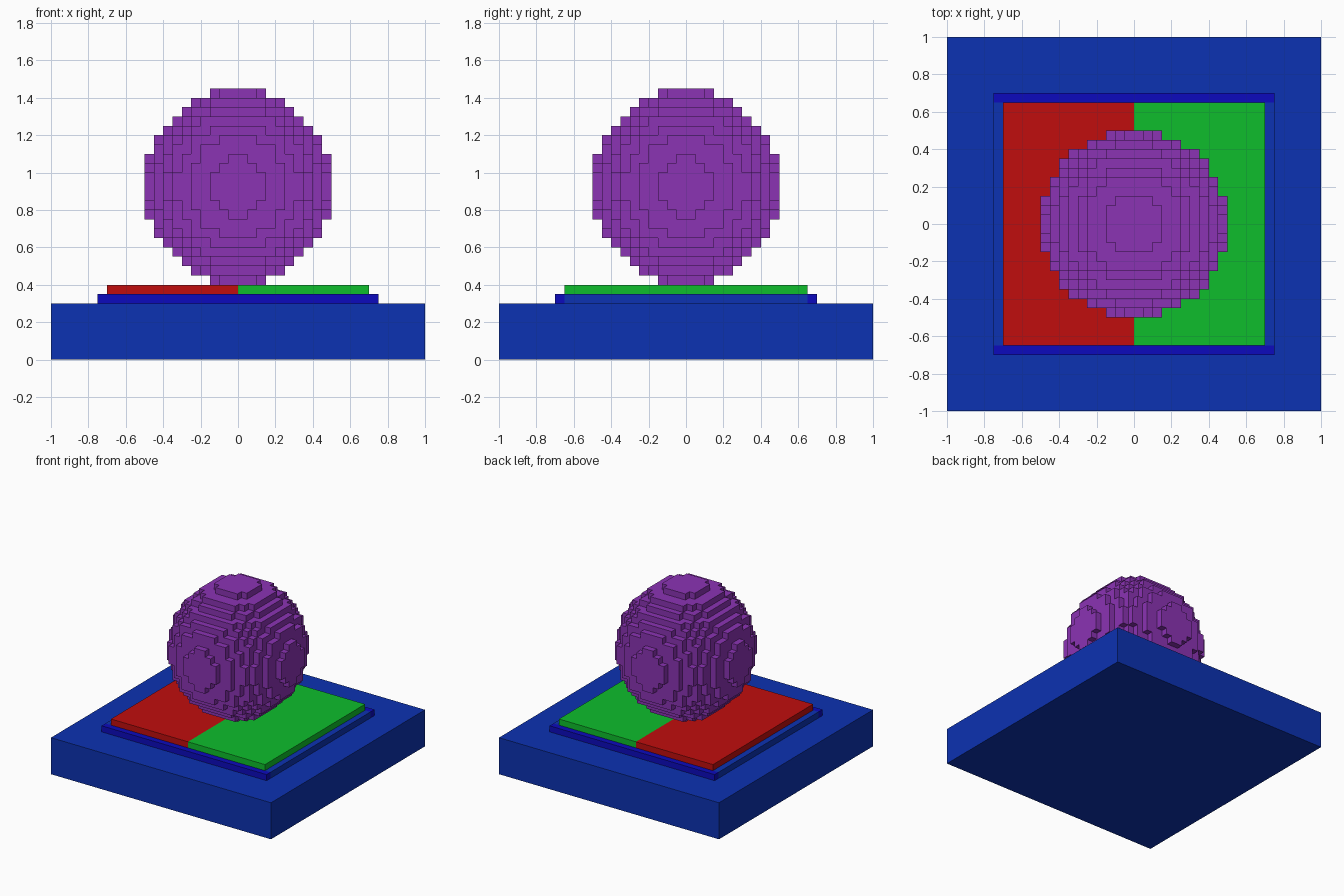
import bpy, bmesh
from mathutils import Vector

cube = bpy.data.objects.get("Cube")
if cube:
    bpy.data.objects.remove(cube, do_unlink=True)

U = 0.05  # size of one block


def linear(c):
    c /= 255
    return c / 12.92 if c <= 0.04045 else ((c + 0.055) / 1.055) ** 2.4


def material(name, r, g, b):
    m = bpy.data.materials.new(name)
    col = (linear(r), linear(g), linear(b), 1)
    m.diffuse_color = col
    m.use_nodes = True
    m.node_tree.nodes["Principled BSDF"].inputs["Base Color"].default_value = col
    return m


blue = material("blue", 12, 50, 178)
deep_blue = material("deep blue", 12, 10, 190)
red = material("red", 192, 13, 13)
green = material("green", 14, 190, 44)
purple = material("purple", 139, 51, 180)


def finish(name, bm, mat):
    me = bpy.data.meshes.new(name)
    bm.to_mesh(me)
    bm.free()
    me.materials.append(mat)
    ob = bpy.data.objects.new(name, me)
    bpy.context.collection.objects.link(ob)
    return ob


def box(name, mat, lo, hi):
    bm = bmesh.new()
    bmesh.ops.create_cube(bm, size=1)
    lo, hi = Vector(lo), Vector(hi)
    bmesh.ops.scale(bm, vec=hi - lo, verts=bm.verts)
    bmesh.ops.translate(bm, vec=(lo + hi) / 2, verts=bm.verts)
    return finish(name, bm, mat)


# Stepped plinth
box("base", blue, (-1, -1, 0), (1, 1, 0.3))
box("middle_step", blue, (-0.75, -0.65, 0.3), (0.75, 0.65, 0.35))
box("front_trim", deep_blue, (-0.75, -0.7, 0.3), (0.75, -0.65, 0.35))
box("back_trim", deep_blue, (-0.75, 0.65, 0.3), (0.75, 0.7, 0.35))

# Two-coloured top plate
box("right_plate", red, (-0.7, -0.65, 0.35), (0, 0.65, 0.4))
box("left_plate", green, (0, -0.65, 0.35), (0.7, 0.65, 0.4))


# Ball of blocks, 20 x 20 x 21, keeping only the exposed block faces
SIZE = (20, 20, 21)


def filled(cell):
    return sum(((i + 0.5) / (n / 2) - 1) ** 2 for i, n in zip(cell, SIZE)) <= 1


bm = bmesh.new()
origin = Vector((-0.5, -0.5, 0.4))
cells = [(x, y, z) for x in range(20) for y in range(20) for z in range(21)]
for cell in filter(filled, cells):
    for axis in range(3):
        for side in (0, 1):
            near = list(cell)
            near[axis] += 2 * side - 1
            if filled(near):
                continue
            b, c = (axis + 1) % 3, (axis + 2) % 3
            corners = []
            for db, dc in ((0, 0), (1, 0), (1, 1), (0, 1)):
                p = Vector(cell)
                p[axis] += side
                p[b] += db
                p[c] += dc
                corners.append(bm.verts.new(origin + p * U))
            bm.faces.new(corners if side else corners[::-1])
bmesh.ops.remove_doubles(bm, verts=bm.verts, dist=0.001)
finish("block_ball", bm, purple)
